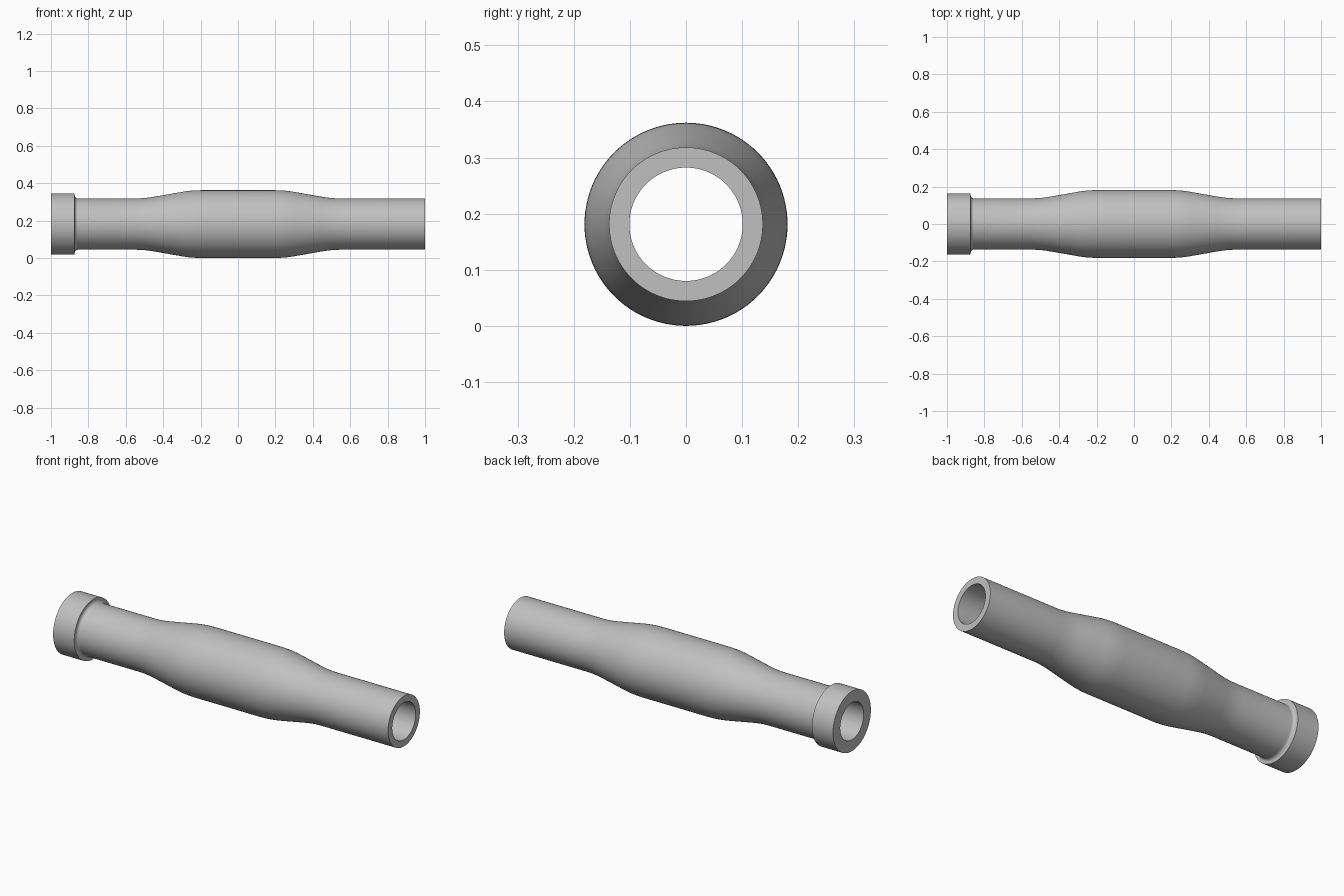
import bpy, bmesh, math
from mathutils import Vector

cube = bpy.data.objects.get("Cube")
if cube:
    bpy.data.objects.remove(cube, do_unlink=True)

SIDES = 96
BULGE, TUBE, COLLAR, BORE = 0.181, 0.137, 0.163, 0.101

steel = bpy.data.materials.new("light_grey")
steel.use_nodes = True
colour = (0.53, 0.53, 0.53, 1)
steel.diffuse_color = colour
steel.node_tree.nodes["Principled BSDF"].inputs["Base Color"].default_value = colour


def rounded(corner, before, after, reach, steps=8):
    """Soft bend at a profile corner, as a quadratic curve."""
    c, b, a = Vector(corner), Vector(before), Vector(after)
    p = c + (b - c).normalized() * reach
    q = c + (a - c).normalized() * reach
    return [tuple(p * (1 - t) ** 2 + c * 2 * t * (1 - t) + q * t * t)
            for t in (i / steps for i in range(steps + 1))]


# Tapered shoulder on the +x side, mirrored for the other side
foot, crest = (0.5, TUBE), (0.25, BULGE)
shoulder = (rounded(crest, (0, BULGE), foot, 0.055)
            + rounded(foot, crest, (1, TUBE), 0.055))
mirrored = [(-x, r) for x, r in reversed(shoulder)]

# Concave fillet between collar and tube
f = 0.016
fillet = [(-0.873 + f - f * math.cos(a), TUBE + f - f * math.sin(a))
          for a in (i * math.pi / 12 for i in range(7))]

# Closed profile of distance along x and radius
profile = ([(-1, BORE), (-1, COLLAR), (-0.873, COLLAR)] + fillet
           + mirrored + shoulder + [(1, TUBE), (1, BORE)])

# Hollow sleeve: profile swept about the x axis
bm = bmesh.new()
rings = []
for i in range(SIDES):
    a = 2 * math.pi * i / SIDES
    rings.append([bm.verts.new((x, r * math.cos(a), r * math.sin(a) + BULGE))
                  for x, r in profile])
for i, ring in enumerate(rings):
    following = rings[(i + 1) % SIDES]
    for j in range(len(profile)):
        k = (j + 1) % len(profile)
        bm.faces.new((ring[j], ring[k], following[k], following[j]))
bmesh.ops.recalc_face_normals(bm, faces=bm.faces)
mesh = bpy.data.meshes.new("hollow_sleeve")
bm.to_mesh(mesh)
bm.free()
mesh.materials.append(steel)

sleeve = bpy.data.objects.new("hollow_sleeve", mesh)
bpy.context.collection.objects.link(sleeve)
bpy.context.view_layer.objects.active = sleeve
sleeve.select_set(True)
bpy.ops.object.shade_smooth_by_angle(angle=math.radians(30))
